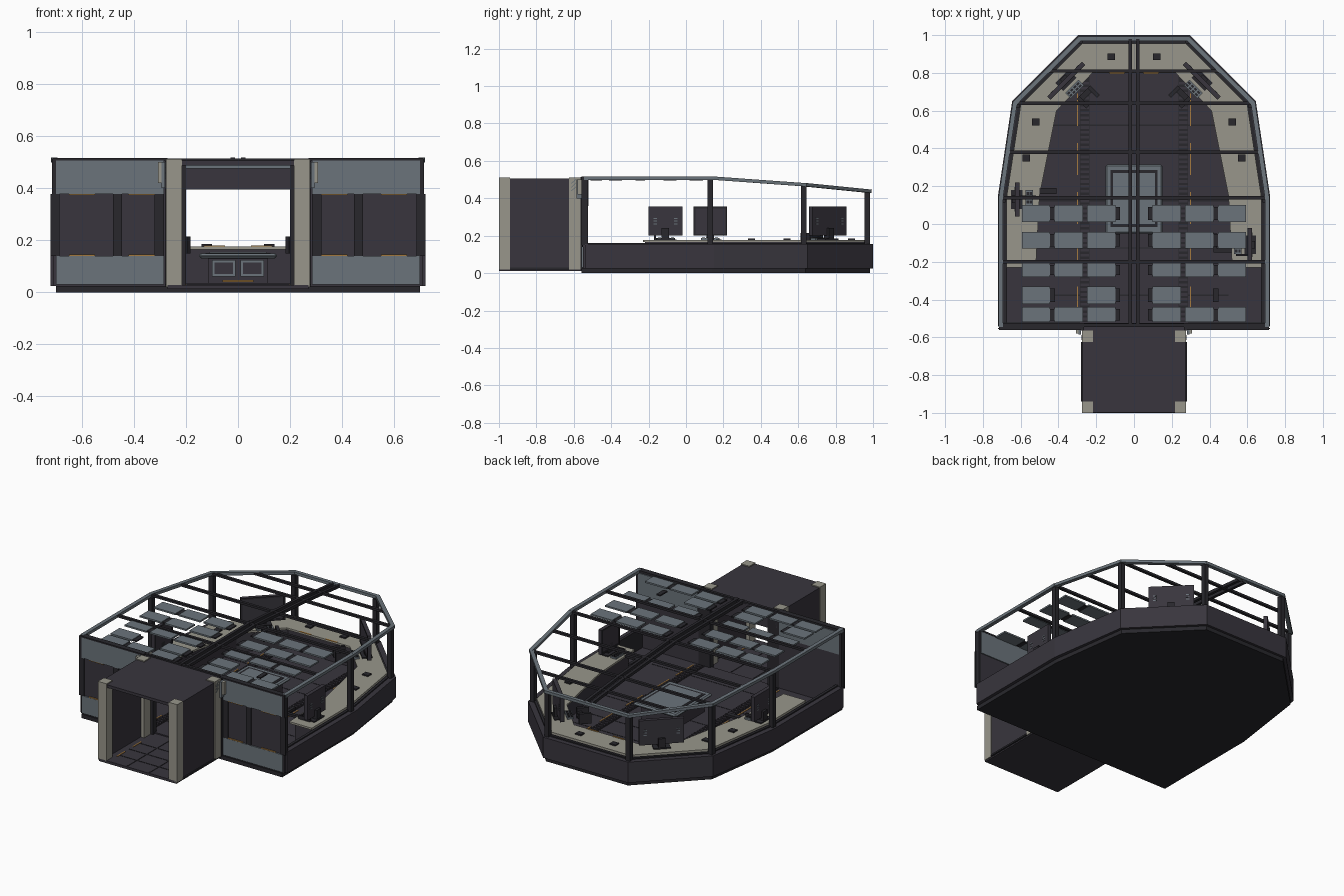
import bpy, bmesh, math
from mathutils import Vector, Matrix

cube = bpy.data.objects.get("Cube")
if cube:
    bpy.data.objects.remove(cube, do_unlink=True)


def material(name, rgb):
    m = bpy.data.materials.new(name)
    lin = [(c / 255 / 12.92) if c < 11 else ((c / 255 + 0.055) / 1.055) ** 2.4 for c in rgb]
    m.diffuse_color = (*lin, 1)
    m.use_nodes = True
    m.node_tree.nodes["Principled BSDF"].inputs["Base Color"].default_value = (*lin, 1)
    return m


DARK = material("dark panel", (56, 53, 61))
BLACK = material("frame black", (40, 39, 44))
STEEL = material("blue grey steel", (107, 116, 123))
BEIGE = material("warm grey", (152, 150, 139))
AMBER = material("amber trim", (165, 122, 62))


def finish(name, bm, mat):
    bmesh.ops.recalc_face_normals(bm, faces=bm.faces)
    me = bpy.data.meshes.new(name)
    bm.to_mesh(me)
    bm.free()
    me.materials.append(mat)
    ob = bpy.data.objects.new(name, me)
    bpy.context.collection.objects.link(ob)
    return ob


def boxes(name, mat, spans, turn=0, pivot=(0, 0)):
    """One object from (x0, x1, y0, y1, z0, z1) spans, turned about a pivot."""
    bm = bmesh.new()
    for x0, x1, y0, y1, z0, z1 in spans:
        m = Matrix.Translation(((x0 + x1) / 2, (y0 + y1) / 2, (z0 + z1) / 2))
        m @= Matrix.Diagonal((x1 - x0, y1 - y0, z1 - z0, 1))
        bmesh.ops.create_cube(bm, size=1, matrix=m)
    bm.transform(Matrix.Translation((*pivot, 0)) @ Matrix.Rotation(turn, 4, "Z"))
    return finish(name, bm, mat)


def both(spans):
    """Add the mirrored copy of each span."""
    return spans + [(-x1, -x0, *rest) for x0, x1, *rest in spans]


def bars(name, mat, pairs, w, h):
    bm = bmesh.new()
    for p, q in pairs:
        p, q = Vector(p), Vector(q)
        rot = (q - p).to_track_quat("Y", "Z").to_matrix().to_4x4()
        m = Matrix.Translation((p + q) / 2) @ rot @ Matrix.Diagonal((w, (q - p).length + w / 2, h, 1))
        bmesh.ops.create_cube(bm, size=1, matrix=m)
    return finish(name, bm, mat)


def prism(name, mat, outline, z0, z1):
    bm = bmesh.new()
    f = bm.faces.new([bm.verts.new((x, y, z0)) for x, y in outline])
    top = bmesh.ops.extrude_face_region(bm, geom=[f])["geom"]
    bmesh.ops.translate(bm, vec=(0, 0, z1 - z0), verts=[v for v in top if isinstance(v, bmesh.types.BMVert)])
    return finish(name, bm, mat)


def strip(name, mat, outer, inner, z0, z1):
    """Solid band between two paths."""
    return prism(name, mat, outer + inner[::-1], z0, z1)


def sym(half):
    """Complete a half path running from the front to the back."""
    return half + [(-x, y) for x, y in reversed(half)]


# Hull: base plate, floor and low wall
hull = sym([(0.72, -0.54), (0.72, 0.15), (0.645, 0.65), (0.295, 1.0)])
hull_in = sym([(0.69, -0.54), (0.69, 0.14), (0.615, 0.635), (0.28, 0.97)])
base = sym([(0.70, -0.56), (0.70, 0.14), (0.63, 0.64), (0.285, 0.985)])
prism("base_plate", BLACK, base, 0.0, 0.025)
prism("floor", DARK, hull_in, 0.02, 0.035)
strip("low_wall", DARK, hull, hull_in, 0.025, 0.155)
strip("low_wall_cap", BLACK, hull_in, [(x * 0.975, y * 0.985) for x, y in hull_in], 0.03, 0.162)

# Console desk round the back
desk_out = sym([(0.675, -0.23), (0.675, 0.14), (0.6, 0.63), (0.275, 0.955)])
desk_in = sym([(0.52, -0.23), (0.50, 0.15), (0.41, 0.6), (0.22, 0.8)])
skirt_in = sym([(0.55, -0.22), (0.53, 0.15), (0.44, 0.615), (0.23, 0.825)])
strip("desk_top", BEIGE, desk_out, desk_in, 0.165, 0.177)
strip("desk_skirt", DARK, [(x, max(y, -0.22)) for x, y in desk_out], skirt_in, 0.035, 0.165)
pads = [(0.12, 0.885), (0.52, 0.54), (0.57, 0.35)]
boxes("desk_switches", BLACK, both([(x - 0.02, x + 0.02, y - 0.018, y + 0.018, 0.177, 0.185) for x, y in pads]))
boxes("desk_lights", AMBER, both([(0.05, 0.13, 0.795, 0.805, 0.177, 0.18)]))

# Workstations: monitor, stand, keyboard, facing local -y
stations = [(-0.36, 0.76, math.radians(45), 0.26), (0.36, 0.76, math.radians(-45), 0.26),
            (-0.62, 0.13, math.radians(90), 0.18), (0.615, -0.11, math.radians(-90), 0.18)]
for i, (x, y, turn, w) in enumerate(stations):
    h = w / 2
    tag = f"_{i + 1}"
    boxes("monitor" + tag, DARK, [(-h, h, -0.01, 0.01, 0.2, 0.355)], turn, (x, y))
    boxes("monitor_rim" + tag, BLACK, [(-h, h, -0.014, -0.01, a, a + 0.01) for a in (0.2, 0.345)]
          + [(a, a + 0.01, -0.014, -0.01, 0.2, 0.355) for a in (-h, h - 0.01)]
          + [(-0.02, 0.02, -0.01, 0.025, 0.177, 0.24), (-0.05, 0.05, -0.03, 0.03, 0.177, 0.184)], turn, (x, y))
    boxes("monitor_vents" + tag, STEEL, [(a, a + 0.02, 0.01, 0.012, z, z + 0.005)
          for a in (-h + 0.025, h - 0.045) for z in (0.26, 0.275, 0.29)], turn, (x, y))
    boxes("keyboard" + tag, STEEL, [(-0.05, 0.05, -0.085, -0.045, 0.177, 0.187)], turn, (x, y))
    boxes("keys" + tag, BLACK, [(a, a + 0.016, b, b + 0.012, 0.187, 0.191)
          for a in (-0.045, -0.022, 0.001, 0.024) for b in (-0.08, -0.063)], turn, (x, y))

# Control yokes on the inner desk edge
for s in (-1, 1):
    boxes("yoke_arm", BLACK, [(-0.05, 0.05, -0.02, 0.01, 0.17, 0.195), (-0.05, -0.03, -0.06, 0.01, 0.15, 0.215),
                             (0.03, 0.05, -0.06, 0.01, 0.15, 0.215)], -s * math.pi / 4, (s * 0.26, 0.69))

# Side desk instruments
boxes("desk_instruments", BLACK, [(-0.60, -0.52, 0.14, 0.15, 0.177, 0.2), (-0.5, -0.41, 0.16, 0.19, 0.165, 0.18),
      (0.54, 0.62, -0.17, -0.16, 0.177, 0.2), (0.42, 0.52, -0.15, -0.13, 0.165, 0.18),
      (0.42, 0.44, -0.15, -0.05, 0.165, 0.18)])

# Centre table
table = boxes("table_top", STEEL, [(-0.15, 0.15, -0.05, 0.315, 0.13, 0.15)])
bev = table.modifiers.new("corner", "BEVEL")
bev.width = 0.008
boxes("table_body", DARK, [(-0.115, 0.115, -0.02, 0.28, 0.035, 0.13)])
boxes("table_screen", STEEL, [(-0.11, 0.11, 0.0, 0.27, 0.15, 0.154)])
boxes("table_screen_rim", BLACK, [(-0.125, 0.125, -0.015, 0.285, 0.15, 0.152)])
boxes("table_front_frames", STEEL, both([(0.01, 0.1, -0.026, -0.02, 0.06, 0.125)]))
boxes("table_front_insets", DARK, both([(0.02, 0.09, -0.03, -0.026, 0.07, 0.115)]))
boxes("table_foot_light", AMBER, [(-0.06, 0.06, -0.026, -0.02, 0.04, 0.047)])

# Floor gratings, amber edges and seams
boxes("floor_channel", BLACK, both([(0.235, 0.285, -0.52, 0.78, 0.035, 0.038)]))
boxes("floor_rungs", DARK, both([(0.238, 0.282, -0.51 + k * 0.026, -0.496 + k * 0.026, 0.038, 0.043) for k in range(49)]))
boxes("floor_amber_lines", AMBER, both([(0.296, 0.303, a, a + 0.17, 0.035, 0.038) for a in (-0.5, -0.26, 0.0, 0.26, 0.52)]))
boxes("floor_seams", BLACK, [(-0.5, 0.5, a, a + 0.006, 0.035, 0.0365) for a in (-0.38, -0.13, 0.12, 0.37, 0.52)])

# Front wall on both sides of the doorway
boxes("front_wall_core", DARK, both([(0.27, 0.71, -0.55, -0.527, 0.025, 0.51)]))
boxes("front_wall_bands", STEEL, both([(0.285, 0.70, -0.558, -0.55, a, b) for a, b in ((0.03, 0.14), (0.378, 0.508))]
      + [(0.285, 0.70, -0.527, -0.521, 0.36, 0.50)]))
boxes("front_wall_ribs", BLACK, both([(a, a + 0.035, -0.557, -0.55, 0.14, 0.378) for a in (0.285, 0.445, 0.685)]))
boxes("front_wall_amber", AMBER, both([(a, a + 0.1, -0.557, -0.55, z, z + 0.005)
      for a in (0.32, 0.55) for z in (0.14, 0.373)]))
boxes("front_wall_trim", BLACK, both([(0.70, 0.715, -0.56, -0.525, 0.15, 0.515), (0.27, 0.71, -0.56, -0.525, 0.507, 0.516)]))
boxes("wall_lamps", BEIGE, both([(0.293, 0.308, -0.58, -0.558, 0.42, 0.5)]))
boxes("wall_lamp_brackets", STEEL, both([(0.28, 0.293, -0.585, -0.558, 0.4, 0.5)]))

# Entrance corridor
boxes("corridor_floor", DARK, [(-0.27, 0.27, -1.0, -0.54, 0.012, 0.028)])
boxes("corridor_floor_seams", BLACK, [(-0.2, 0.2, a, a + 0.006, 0.028, 0.03) for a in (-0.9, -0.8, -0.7)]
      + [(a, a + 0.006, -0.99, -0.56, 0.028, 0.03) for a in (-0.08, 0.074)])
boxes("corridor_lights", AMBER, both([(0.195, 0.203, a, a + 0.08, 0.028, 0.031) for a in (-0.92, -0.76)]))
boxes("corridor_walls", DARK, both([(0.24, 0.272, -0.995, -0.545, 0.02, 0.5)]))
boxes("corridor_roof", DARK, [(-0.272, 0.272, -0.998, -0.53, 0.488, 0.506)])
boxes("corridor_pillars", BEIGE, both([(0.216, 0.276, a, a + 0.06, 0.02, 0.512) for a in (-1.0, -0.625)]))
boxes("corridor_sill", BLACK, both([(0.265, 0.28, -0.94, -0.625, 0.02, 0.03), (0.265, 0.28, -0.565, -0.525, 0.02, 0.515)]))
bars("corridor_wall_marks", STEEL, [((s * 0.273, -0.612, z), (s * 0.273, -0.59, z + 0.02))
     for s in (-1, 1) for z in (0.44, 0.46, 0.48)], 0.01, 0.004)

# Door frame and header
boxes("door_header", DARK, [(-0.27, 0.27, -0.555, -0.525, 0.395, 0.505)])
boxes("door_jambs", BLACK, both([(0.2, 0.27, -0.56, -0.525, 0.025, 0.5)]))
boxes("door_header_bar", STEEL, [(-0.2, 0.2, -0.562, -0.555, 0.475, 0.487)])

# Roof frame: rails, posts, cross beams and twin spine
rail = [(0.705, -0.54, 0.508), (0.705, 0.14, 0.508), (0.63, 0.64, 0.472), (0.288, 0.98, 0.438)]


def roof_edge(y):
    for a, b in zip(rail, rail[1:]):
        if y <= b[1]:
            return Vector(a).lerp(Vector(b), (y - a[1]) / (b[1] - a[1]))
    return Vector(rail[-1])


def flip(p):
    return (-p[0], p[1], p[2])


edges = list(zip(rail, rail[1:]))
bars("roof_rails", STEEL, edges + [(flip(a), flip(b)) for a, b in edges] + [(rail[-1], flip(rail[-1]))], 0.024, 0.018)
boxes("posts", BLACK, both([(x * 0.985 - 0.014, x * 0.985 + 0.014, y - 0.025, y + 0.005, 0.15, z - 0.005)
      for x, y, z in rail[1:]]))
beam_ends = [roof_edge(y) for y in (-0.535, -0.2, 0.14, 0.38, 0.64, 0.81)]
bars("cross_beams", BLACK, [(flip(p), p) for p in beam_ends], 0.018, 0.014)
bars("roof_spine", BLACK, [((s * 0.02, *a[1:]), (s * 0.02, *b[1:])) for s in (-1, 1) for a, b in edges], 0.018, 0.018)

# Ceiling tiles, with a sparser row near the door
tiles, links = [], []
for r, (y0, y1) in enumerate([(0.01, 0.1), (-0.13, -0.042), (-0.28, -0.208), (-0.423, -0.332), (-0.52, -0.44)]):
    for c in (-3, -2, -1, 1, 2, 3):
        x = c * 0.173
        if r != 3 or c in (-3, -1, 1):
            tiles.append((x - 0.075, x + 0.075, y0, y1, 0.498, 0.508))
    links += both([(x - 0.014, x + 0.014, y0 + 0.01, y1 - 0.01, 0.496, 0.504) for x in (0.087, 0.4325)])
boxes("ceiling_tiles", STEEL, tiles)
boxes("tile_links", BLACK, links)
